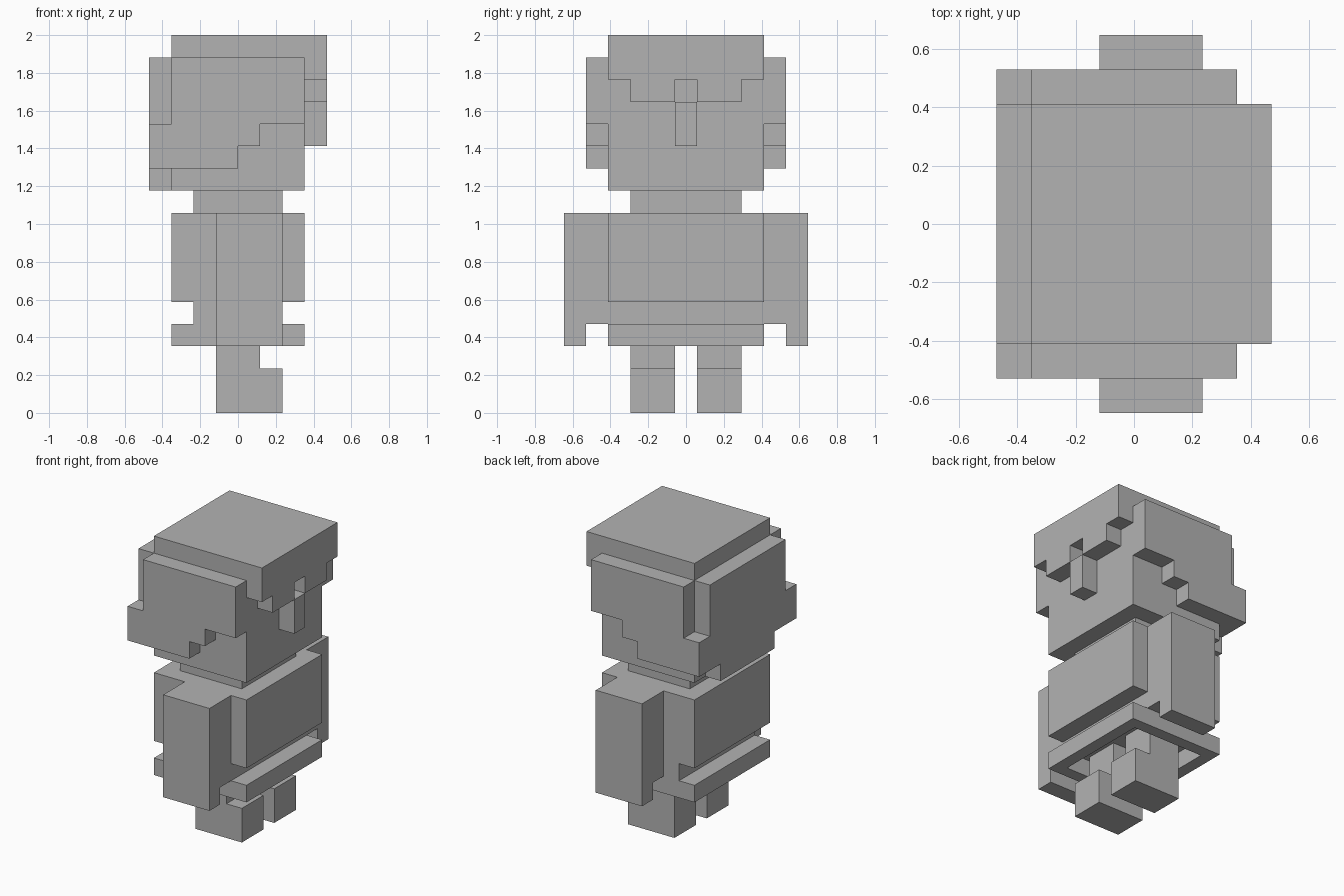
import bpy
import bmesh
from mathutils import Vector

cube = bpy.data.objects.get("Cube")
if cube:
    bpy.data.objects.remove(cube, do_unlink=True)

U = 2 / 17  # one block of the model; all sizes below are in blocks

grey = bpy.data.materials.new("plain_grey")
grey.use_nodes = True
grey.diffuse_color = (0.45, 0.45, 0.45, 1)
grey.node_tree.nodes["Principled BSDF"].inputs["Base Color"].default_value = grey.diffuse_color


def prism(name, profile, axis, lo, hi, mirror=False, hollow=False):
    """Extrude a 2D profile along x (profile is y, z) or y (profile is x, z)."""
    def place(a, b, depth):
        return Vector((depth, a, b) if axis == "x" else (a, depth, b)) * U

    bm = bmesh.new()
    base = bm.faces.new([bm.verts.new(place(a, b, lo)) for a, b in profile])
    out = bmesh.ops.extrude_face_region(bm, geom=[base])
    verts = [g for g in out["geom"] if isinstance(g, bmesh.types.BMVert)]
    bmesh.ops.translate(bm, verts=verts, vec=place(0, 0, hi - lo))
    bmesh.ops.recalc_face_normals(bm, faces=bm.faces)
    if hollow:
        # sink a one-block-deep pocket into the underside
        bottom = min(bm.faces, key=lambda f: f.calc_center_median().z)
        bmesh.ops.inset_region(bm, faces=[bottom], thickness=U)
        rim = list(bottom.edges)
        top = bmesh.ops.extrude_face_region(bm, geom=[bottom])["geom"]
        bmesh.ops.translate(bm, verts=[g for g in top if isinstance(g, bmesh.types.BMVert)],
                            vec=(0, 0, U))
        if bottom.is_valid:
            bmesh.ops.delete(bm, geom=[bottom], context="FACES_ONLY")
        bmesh.ops.recalc_face_normals(bm, faces=bm.faces)
    mesh = bpy.data.meshes.new(name)
    bm.to_mesh(mesh)
    bm.free()
    mesh.materials.append(grey)
    obj = bpy.data.objects.new(name, mesh)
    bpy.context.collection.objects.link(obj)
    if mirror:
        mod = obj.modifiers.new("Mirror", "MIRROR")
        mod.use_axis = (False, True, False)
        mod.use_mirror_merge = False
    return obj


def box(name, x, y, z, mirror=False):
    rect = [(x[0], z[0]), (x[1], z[0]), (x[1], z[1]), (x[0], z[1])]
    return prism(name, rect, "y", y[0], y[1], mirror)


def both_sides(half):
    """Complete a symmetric outline from its positive half."""
    return half + [(-a, b) for a, b in reversed(half)]


# Legs with forward-pointing feet
foot_side = [(-1, 0), (2, 0), (2, 2), (1, 2), (1, 4), (-1, 4)]
prism("leg", foot_side, "y", 0.5, 2.5, mirror=True)

# Torso: jacket, narrow waist and hollow hem
prism("torso", both_sides([(3, 9), (3, 5), (2, 5), (2, 4), (3, 4), (3, 3)]),
      "y", -3.5, 3.5, hollow=True)

# Arms with a notch on the inner side of the hand
arm_front = [(3.5, 9), (5.5, 9), (5.5, 3), (4.5, 3), (4.5, 4), (3.5, 4)]
prism("arm", arm_front, "x", -1, 2, mirror=True)

# Neck, head and nose
box("neck", (-2, 2), (-2.5, 2.5), (9, 10))
box("head", (-3, 3), (-3.5, 3.5), (10, 16))
box("nose", (3, 4), (-0.5, 0.5), (12, 14))

# Hair: crown, stepped fringe, side locks and back
box("hair_crown", (-3, 4), (-3.5, 3.5), (16, 17))
prism("hair_fringe", both_sides([(3.5, 16), (3.5, 15), (2.5, 15), (2.5, 14),
                                 (0.5, 14), (0.5, 15)]), "x", 3, 4)
side_lock = [(-3, 16), (3, 16), (3, 13), (1, 13), (1, 12), (0, 12),
             (0, 11), (-4, 11), (-4, 13), (-3, 13)]
prism("hair_side", side_lock, "y", 3.5, 4.5, mirror=True)
prism("hair_back", both_sides([(3.5, 16), (3.5, 11), (2.5, 11), (2.5, 10)]),
      "x", -4, -3)
